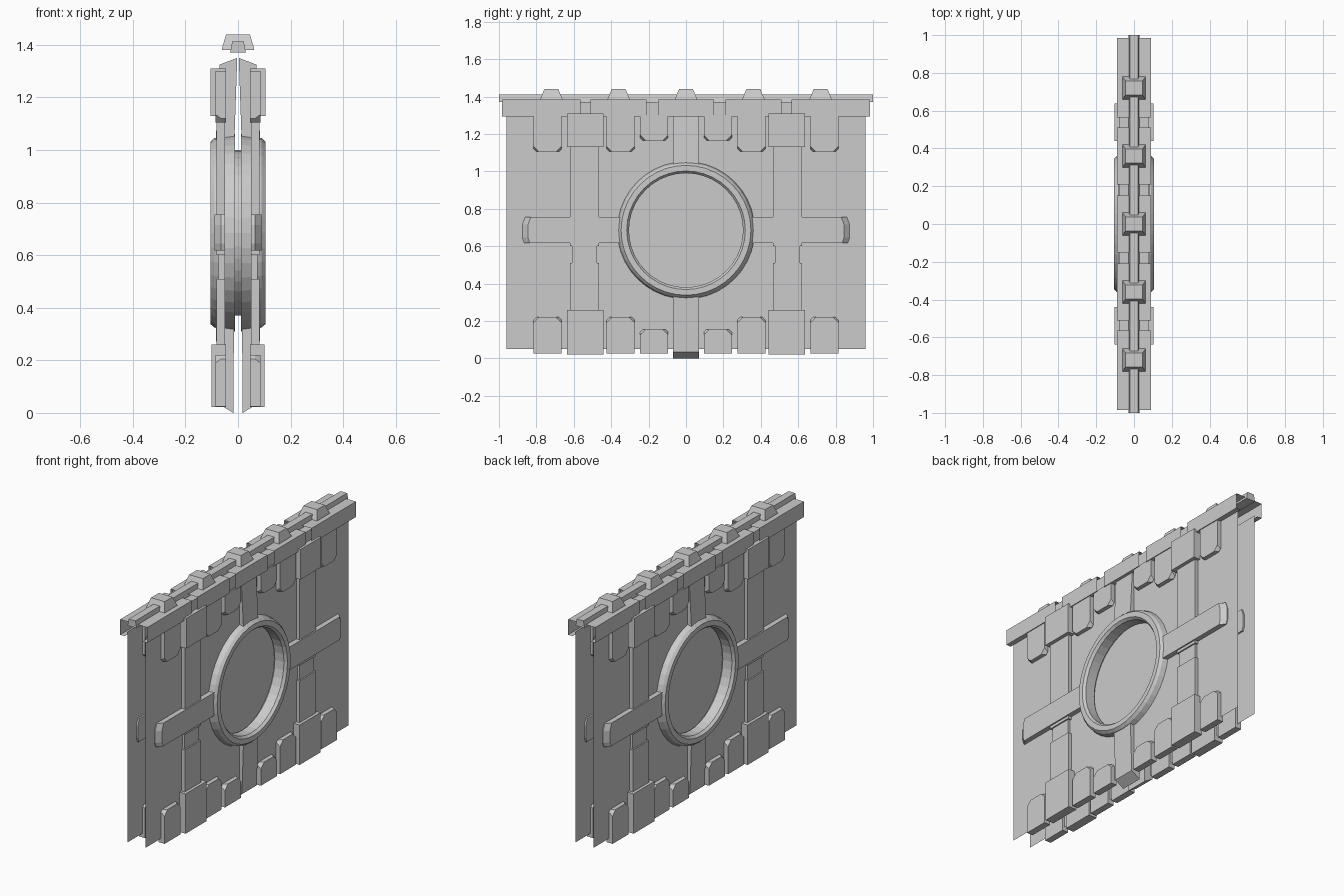
import bpy
import bmesh
import math

if "Cube" in bpy.data.objects:
    bpy.data.objects.remove(bpy.data.objects["Cube"], do_unlink=True)

GREY = (0.6, 0.6, 0.6, 1.0)
mat = bpy.data.materials.new("plain_grey")
mat.use_nodes = True
mat.diffuse_color = GREY
mat.node_tree.nodes["Principled BSDF"].inputs["Base Color"].default_value = GREY


def finish(name, bm, mirror_x=True, mirror_y=True):
    bmesh.ops.recalc_face_normals(bm, faces=bm.faces[:])
    mesh = bpy.data.meshes.new(name)
    bm.to_mesh(mesh)
    bm.free()
    mesh.materials.append(mat)
    ob = bpy.data.objects.new(name, mesh)
    bpy.context.collection.objects.link(ob)
    if mirror_x or mirror_y:
        mod = ob.modifiers.new("mirror", "MIRROR")
        mod.use_axis = (mirror_x, mirror_y, False)
        mod.use_mirror_merge = False
    return ob


def loft(name, rings, mirror_x=True, mirror_y=True, caps=True):
    """Join matching closed rings of 3D points, with optional end caps."""
    bm = bmesh.new()
    rows = [[bm.verts.new(p) for p in ring] for ring in rings]
    n = len(rows[0])
    for a, b in zip(rows, rows[1:]):
        for i in range(n):
            j = (i + 1) % n
            bm.faces.new((a[i], a[j], b[j], b[i]))
    if caps:
        bm.faces.new(rows[0])
        bm.faces.new(rows[-1])
    return finish(name, bm, mirror_x, mirror_y)


def prism(name, outline, x0, x1, mirror_y=True):
    """Side outline in (y, z) pushed outward from x0 to x1."""
    return loft(name, [[(x, y, z) for y, z in outline] for x in (x0, x1)],
                True, mirror_y)


def rect(y0, y1, z0, z1):
    return [(y0, z0), (y1, z0), (y1, z1), (y0, z1)]


def tab(name, y0, y1, z0, z1, upper):
    """Armour tab with two clipped corners and a small sloped lip on them."""
    def outline(c):
        if upper:
            return [(y0, z1), (y0, z0 + c), (y0 + c, z0),
                    (y1 - c, z0), (y1, z0 + c), (y1, z1)]
        return [(y0, z0), (y1, z0), (y1, z1 - c),
                (y1 - c, z1), (y0 + c, z1), (y0, z1 - c)]
    loft(name, [[(x, y, z) for y, z in outline(c)]
                for x, c in ((0.045, 0.015), (0.065, 0.015), (0.085, 0.03))])


# Wall sheets with a round opening
SEG = 40
CZ = 0.685
SHEET = 0.06
bm = bmesh.new()
hole = [(0.33 * math.cos(2 * math.pi * i / SEG),
         CZ + 0.33 * math.sin(2 * math.pi * i / SEG)) for i in range(SEG)]
for loop in (rect(-0.96, 0.96, 0.05, 1.31), hole):
    vs = [bm.verts.new((SHEET, y, z)) for y, z in loop]
    for i, v in enumerate(vs):
        bm.edges.new((v, vs[(i + 1) % len(vs)]))
bmesh.ops.triangle_fill(bm, use_beauty=True, use_dissolve=False, edges=bm.edges[:])
finish("wall_sheet", bm, True, False)

# Round frame with its recessed panel
profile = [(0.012, 0.375), (0.05, 0.37), (0.09, 0.36), (0.105, 0.347),
           (0.105, 0.317), (0.09, 0.305), (0.03, 0.305), (0.02, 0.315),
           (0.0, 0.315)]


def circle(x, r):
    return [(x, r * math.cos(2 * math.pi * i / SEG),
             CZ + r * math.sin(2 * math.pi * i / SEG)) for i in range(SEG)]


loft("round_frame", [circle(x, r) for x, r in profile], mirror_y=False, caps=False)
bm = bmesh.new()
bm.faces.new([bm.verts.new(p) for p in circle(0.02, 0.316)])
finish("round_panel", bm, True, False)


# Centre columns above and below the frame, thicker towards it
def column(name, sections):
    loft(name, [[(xi, -0.07, zi), (xo, -0.07, zo), (xo, 0.07, zo), (xi, 0.07, zi)]
                for xi, xo, zi, zo in sections], True, False)


column("upper_column", [(0.015, 0.085, 1.0, 1.03), (0.003, 0.07, 1.35, 1.325)])
column("lower_column", [(0.015, 0.085, 0.37, 0.34), (0.018, 0.075, 0.0, 0.035)])

# Pilasters in stepped sections with end blocks
prism("upper_pilaster", rect(0.465, 0.62, 0.6, 1.15), 0.05, 0.082)
prism("pilaster_neck", rect(0.475, 0.61, 0.5, 0.61), 0.05, 0.074)
prism("lower_pilaster", rect(0.465, 0.62, 0.2, 0.51), 0.05, 0.082)
prism("pilaster_head", rect(0.44, 0.637, 1.13, 1.31), 0.045, 0.104)
prism("pilaster_foot", rect(0.44, 0.637, 0.022, 0.26), 0.045, 0.1)

# Side arms with bevelled tips
loft("side_arm", [[(x, 0.34, 0.617), (x, t - 0.01, 0.617), (x, t, 0.645),
                   (x, t, 0.715), (x, t - 0.015, 0.755), (x, 0.34, 0.755)]
                  for x, t in ((0.05, 0.875), (0.065, 0.875), (0.09, 0.845))])

# Armour tabs along the top and bottom
for tag, y0, y1, low_top, high_bottom in (("outer", 0.665, 0.815, 0.22, 1.105),
                                          ("middle", 0.275, 0.425, 0.22, 1.105),
                                          ("inner", 0.095, 0.245, 0.155, 1.165)):
    tab("lower_tab_" + tag, y0, y1, 0.025, low_top, False)
    tab("upper_tab_" + tag, y0, y1, high_bottom, 1.30, True)


# Hollow cap segments along the top, with slimmer links in the gaps
def cap(name, y0, y1, half, z0, z1, mirror_y=True):
    bm = bmesh.new()
    section = [(SHEET, z0), (half, z0), (half, z1), (0, z1)]
    rows = [[bm.verts.new((x, y, z)) for x, z in section] for y in (y0, y1)]
    for i in range(len(section) - 1):
        bm.faces.new((rows[0][i], rows[0][i + 1], rows[1][i + 1], rows[1][i]))
    finish(name, bm, True, mirror_y)


cap("cap_outer", 0.565, 0.985, 0.09, 1.293, 1.385)
cap("cap_middle", 0.21, 0.51, 0.09, 1.293, 1.385)
cap("cap_centre", -0.15, 0.15, 0.09, 1.293, 1.385, False)
cap("cap_link", 0.0, 0.6, 0.078, 1.30, 1.372)

# Ridge rail and its tapered studs
loft("ridge_rail", [[(-0.03, y, 1.37), (0.03, y, 1.37), (0.022, y, 1.412),
                     (-0.022, y, 1.412)] for y in (-1, 1)], False, False)
for i in range(-2, 3):
    cy = 0.36 * i
    loft("ridge_stud", [[(sx * hx, cy + sy * hy, z) for sx, sy in
                         ((-1, -1), (1, -1), (1, 1), (-1, 1))]
                        for hx, hy, z in ((0.062, 0.062, 1.38), (0.06, 0.058, 1.39),
                                          (0.045, 0.037, 1.44))], False, False)
